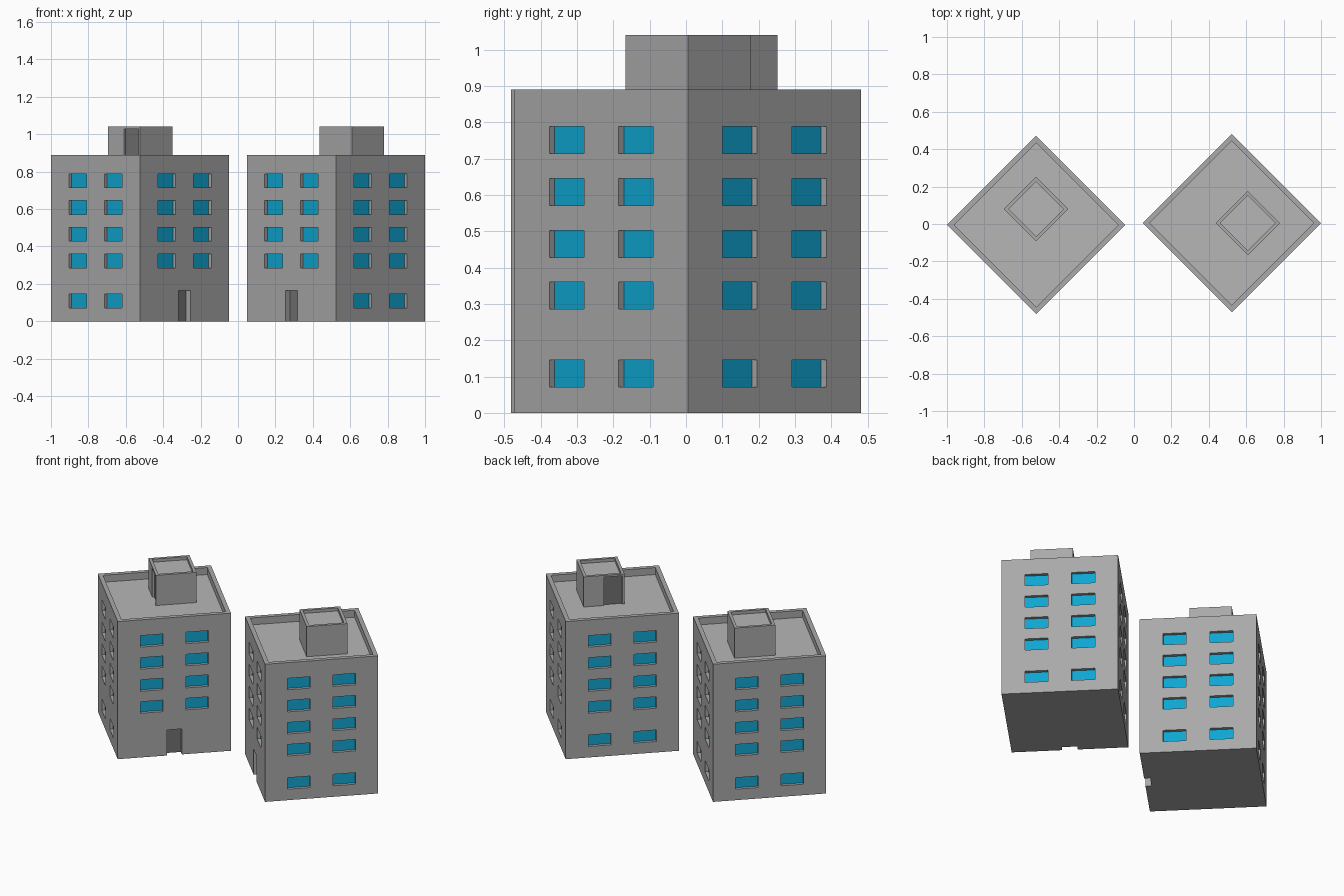
import bpy, bmesh
from math import radians
from mathutils import Matrix, Vector

cube = bpy.data.objects.get("Cube")
if cube:
    bpy.data.objects.remove(cube, do_unlink=True)


def material(name, colour):
    m = bpy.data.materials.new(name)
    m.use_nodes = True
    m.diffuse_color = (*colour, 1)
    bsdf = m.node_tree.nodes["Principled BSDF"]
    bsdf.inputs["Base Color"].default_value = (*colour, 1)
    bsdf.inputs["Roughness"].default_value = 0.8
    return m


MATERIALS = [
    material("wall grey", (0.40, 0.40, 0.40)),
    material("window blue", (0.005, 0.38, 0.64)),
    material("door dark grey", (0.17, 0.17, 0.17)),
    material("roof light grey", (0.47, 0.47, 0.47)),
]
WALL, WINDOW, DOOR, ROOF = range(4)

HALF, HEIGHT, PARAPET = 0.337, 0.89, 0.045
DECK = HEIGHT - PARAPET
FLOORS = [0.108, 0.323, 0.465, 0.608, 0.751]
DOOR_HALF, DOOR_DEPTH = 0.045, 0.035


def quad(bm, points, mat=WALL):
    face = bm.faces.new([bm.verts.new(p) for p in points])
    face.material_index = mat


def wall(bm, side, half, bottom, top, openings):
    """One wall as a grid of cells; cells that are openings are set back."""
    turn = Matrix.Rotation(radians(90 * side), 3, "Z")

    def at(u, z, depth=0):
        return turn @ Vector((u, depth - half, z))

    us = sorted({-half, half} | {u for o in openings for u in o[:2]})
    zs = sorted({bottom, top} | {z for o in openings for z in o[2:4]})
    for a, b in zip(us, us[1:]):
        for c, d in zip(zs, zs[1:]):
            corners = [(a, c), (b, c), (b, d), (a, d)]
            hole = next((o for o in openings if o[0] <= a and b <= o[1]
                         and o[2] <= c and d <= o[3]), None)
            if not hole:
                quad(bm, [at(*p) for p in corners])
                continue
            u0, u1, z0, z1, depth, mat = hole
            quad(bm, [at(*p, depth) for p in corners], mat)
            # reveals only along the outline of the opening
            on_outline = (c == z0 and z0 > bottom, b == u1, d == z1, a == u0)
            for i, outer in enumerate(on_outline):
                if outer:
                    p, q = corners[i], corners[(i + 1) % 4]
                    quad(bm, [at(*p), at(*q), at(*q, depth), at(*p, depth)])


def sunken_top(bm, half, rim, top, depth):
    """Flat parapet rim, its inner walls and the sunken deck."""
    inner = half - rim
    for side in range(4):
        turn = Matrix.Rotation(radians(90 * side), 3, "Z")
        o0, o1 = Vector((-half, -half, top)), Vector((half, -half, top))
        i0, i1 = Vector((-inner, -inner, top)), Vector((inner, -inner, top))
        down = Vector((0, 0, depth))
        quad(bm, [turn @ p for p in (o0, o1, i1, i0)])
        quad(bm, [turn @ p for p in (i0, i1, i1 - down, i0 - down)])
    z = top - depth
    quad(bm, [(-inner, -inner, z), (inner, -inner, z),
              (inner, inner, z), (-inner, inner, z)], ROOF)


def finish(bm, name, matrix):
    bmesh.ops.remove_doubles(bm, verts=bm.verts, dist=0.0001)
    mesh = bpy.data.meshes.new(name)
    bm.to_mesh(mesh)
    bm.free()
    for m in MATERIALS:
        mesh.materials.append(m)
    obj = bpy.data.objects.new(name, mesh)
    obj.matrix_world = matrix
    bpy.context.collection.objects.link(obj)


def tower(name, matrix):
    bm = bmesh.new()
    for side in range(4):
        openings = [(u - 0.067, u + 0.067, z - 0.037, z + 0.037, 0.02, WINDOW)
                    for u in (-0.135, 0.135)
                    for z in (FLOORS[1:] if side == 0 else FLOORS)]
        if side == 0:
            # entrance door replaces the ground floor windows
            openings.append((-DOOR_HALF, DOOR_HALF, 0, 0.165, DOOR_DEPTH, DOOR))
        wall(bm, side, HALF, 0, HEIGHT, openings)
    sunken_top(bm, HALF, 0.027, HEIGHT, PARAPET)
    # underside, notched at the entrance
    back = DOOR_DEPTH - HALF
    outline = [(-HALF, -HALF), (-HALF, HALF), (HALF, HALF), (HALF, -HALF),
               (DOOR_HALF, -HALF), (DOOR_HALF, back),
               (-DOOR_HALF, back), (-DOOR_HALF, -HALF)]
    quad(bm, [(x, y, 0) for x, y in outline])
    finish(bm, name, matrix)


def stair_house(name, matrix):
    bm = bmesh.new()
    half, top = 0.1216, 1.04
    for side in range(4):
        door = [(0.0, 0.109, DECK, 1.028, 0.012, DOOR)] if side == 3 else []
        wall(bm, side, half, DECK, top, door)
    sunken_top(bm, half, 0.018, top, 0.02)
    finish(bm, name, matrix @ Matrix.Translation((0.06, 0.06, 0)))


# the same block twice, turned a quarter from each other
for label, x, y, angle in (("right", -0.5235, -0.005, 45),
                           ("left", 0.5235, 0.005, -45)):
    place = Matrix.Translation((x, y, 0)) @ Matrix.Rotation(radians(angle), 4, "Z")
    tower(label + "_apartment_block", place)
    stair_house(label + "_roof_stair_house", place)
